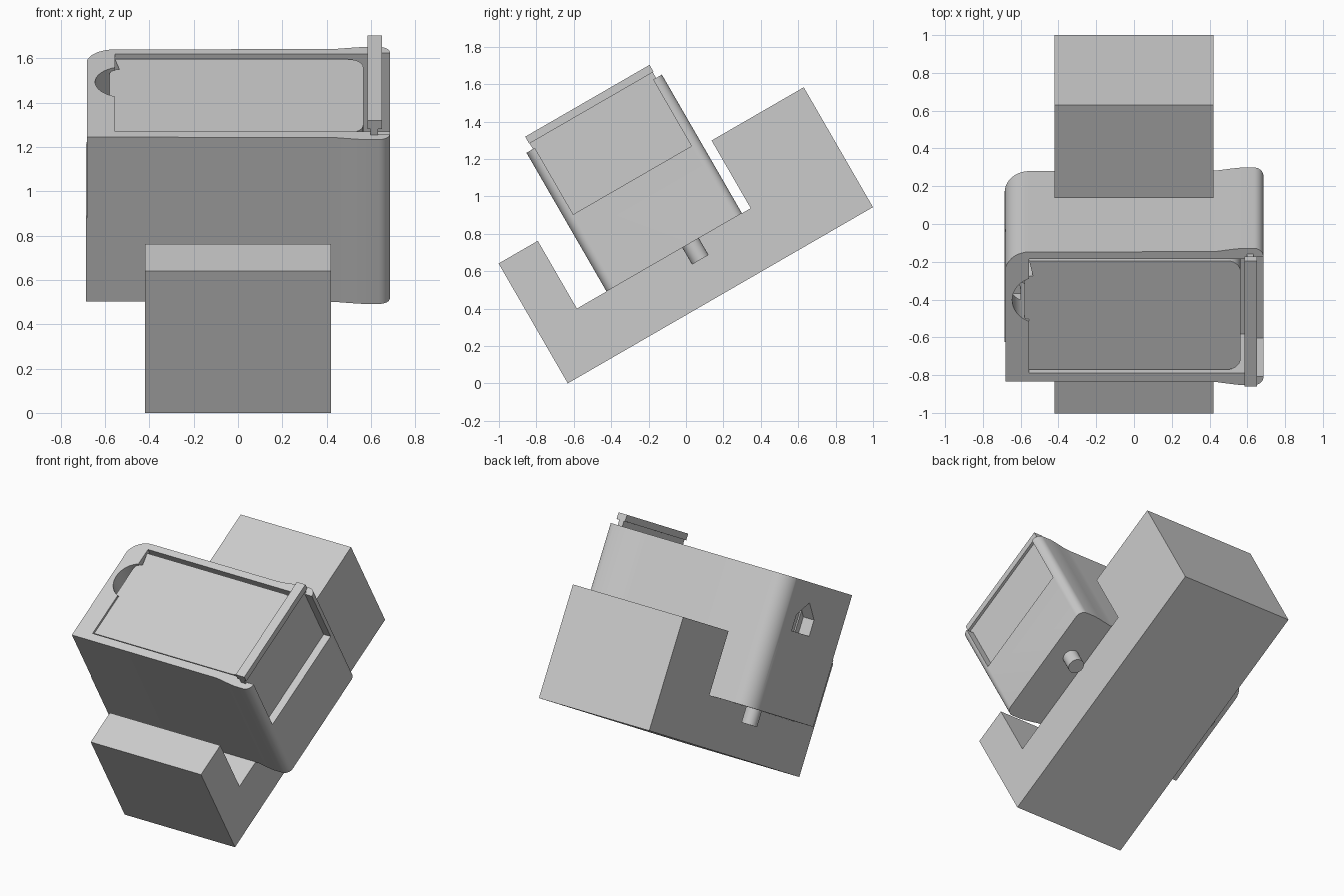
import bpy, bmesh
from math import radians, cos, sin
from mathutils import Matrix, Vector

cube = bpy.data.objects.get("Cube")
if cube:
    bpy.data.objects.remove(cube, do_unlink=True)

grey = bpy.data.materials.new("plain grey")
grey.use_nodes = True
grey.diffuse_color = (0.6, 0.6, 0.6, 1)
grey.node_tree.nodes["Principled BSDF"].inputs["Base Color"].default_value = (0.6, 0.6, 0.6, 1)

# Everything is laid out level, as (width, depth, height), then tilted back
TILT = Matrix.Translation((0, -0.632, 0)) @ Matrix.Rotation(radians(30), 4, 'X')
FLOOR = 0.322
RIM = 1.178
MID = 0.843


def prism(name, outline, low, high, axis='Z'):
    """Extrude a 2D outline along height (x, depth) or width (depth, height)."""
    bm = bmesh.new()
    place = (lambda p: (p[0], p[1], low)) if axis == 'Z' else (lambda p: (low, p[0], p[1]))
    face = bm.faces.new([bm.verts.new(place(p)) for p in outline])
    new = bmesh.ops.extrude_face_region(bm, geom=[face])['geom']
    shift = Vector((0, 0, high - low)) if axis == 'Z' else Vector((high - low, 0, 0))
    bmesh.ops.translate(bm, vec=shift, verts=[v for v in new if isinstance(v, bmesh.types.BMVert)])
    bmesh.ops.recalc_face_normals(bm, faces=bm.faces)
    mesh = bpy.data.meshes.new(name)
    bm.to_mesh(mesh)
    bm.free()
    mesh.materials.append(grey)
    obj = bpy.data.objects.new(name, mesh)
    obj.matrix_world = TILT
    bpy.context.collection.objects.link(obj)
    return obj


def box(name, x, u, v):
    return prism(name, [(x[0], u[0]), (x[1], u[0]), (x[1], u[1]), (x[0], u[1])], *v)


def arc(cx, cy, r, start, end, steps=10):
    angles = [radians(start + (end - start) * i / steps) for i in range(steps + 1)]
    return [(cx + r * cos(a), cy + r * sin(a)) for a in angles]


def cut(obj, cutter):
    mod = obj.modifiers.new("cut", 'BOOLEAN')
    mod.operation = 'DIFFERENCE'
    mod.solver = 'EXACT'
    mod.object = cutter
    bpy.context.view_layer.objects.active = obj
    bpy.ops.object.modifier_apply(modifier=mod.name)
    bpy.data.objects.remove(cutter, do_unlink=True)


def smooth(obj):
    bpy.ops.object.select_all(action='DESELECT')
    obj.select_set(True)
    bpy.context.view_layer.objects.active = obj
    bpy.ops.object.shade_smooth_by_angle(angle=radians(30))


# U-shaped cradle
prism("cradle", [(0, 0), (1.884, 0), (1.884, 0.74), (1.315, 0.74), (1.315, FLOOR),
                 (0.242, FLOOR), (0.242, 0.74), (0, 0.74)], -0.42, 0.42, 'X')

# Holder: flared toward one end, one large rounded corner at the other
flare = [(0.40, 0.398), (0.44, 0.4), (0.52, 0.412), (0.57, 0.418)]
outline = [(-0.685, MID - 0.396)]
outline += [(x, MID - h) for x, h in flare]
outline += arc(0.635, 0.475, 0.05, -90, 0)
outline += arc(0.635, 1.211, 0.05, 0, 90)
outline += [(x, MID + h) for x, h in reversed(flare)]
outline += arc(-0.555, 1.109, 0.13, 90, 180)
holder = prism("holder", outline, FLOOR, RIM)

# Storage pocket, side window, finger notch, latch hole and shallow side step
cut(holder, box("pocket_cutter", (-0.555, 0.63), (0.5, 1.195), (0.767, 1.4)))
cut(holder, box("window_cutter", (0.6, 0.8), (0.477, 1.207), (0.768, 1.4)))
cut(holder, prism("notch_cutter", arc(-0.505, 0.945, 0.14, 0, 351, 39), 0.8, 1.4))
cut(holder, prism("hole_cutter", [(0.8, 0.855), (1.02, 0.855), (1.02, 0.96),
                                  (0.91, 1.055), (0.8, 0.96)], -0.8, -0.6, 'X'))
cut(holder, box("step_cutter", (-0.9, -0.681), (0.2, 1.4), (0.757, 1.4)))
smooth(holder)

# Block filling the pocket, with a small tab reaching into the notch
block = [(-0.555, 0.512)] + arc(0.495, 0.582, 0.07, -90, 0)
block += arc(0.495, 1.106, 0.07, 0, 90) + [(-0.555, 1.176)]
block += arc(-0.535, 1.04, 0.045, 90, 180, 6) + [(-0.58, 0.82), (-0.555, 0.82)]
smooth(prism("inner_block", block, 0.77, 1.163))

# Sliding door with a wider cap
box("door_panel", (0.597, 0.632), (0.465, 1.225), (0.767, 1.215))
box("door_cap", (0.585, 0.65), (0.462, 1.23), (1.213, 1.256))

# Pegs under the holder, one each side of the cradle
for side, x in (("left", 0.535), ("right", -0.535)):
    smooth(prism("peg_" + side, arc(x, 0.944, 0.051, 0, 345, 23), 0.218, FLOOR + 0.01))
